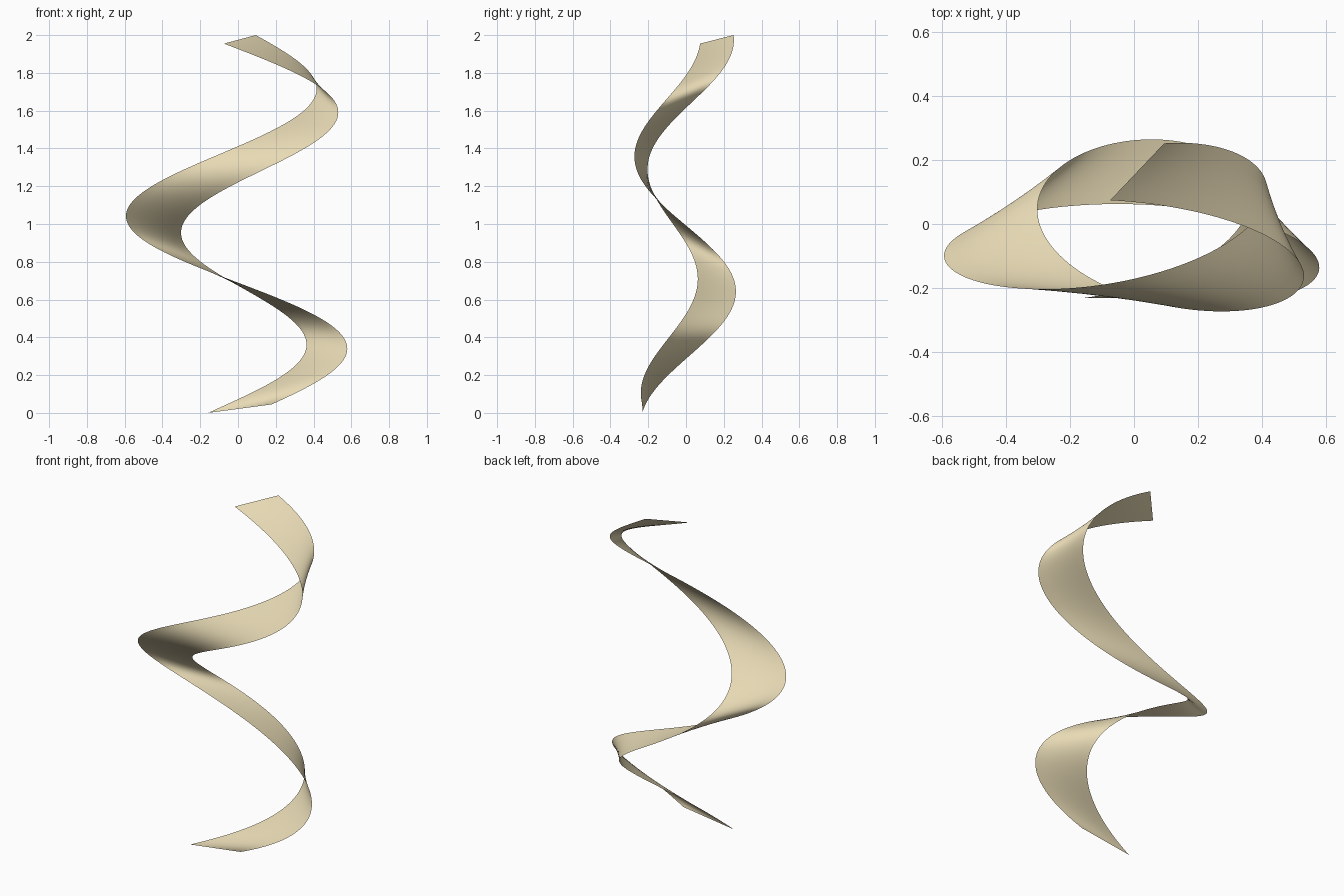
import bpy
from math import cos, sin, pi, radians

if "Cube" in bpy.data.objects:
    bpy.data.objects.remove(bpy.data.objects["Cube"])

SEGMENTS = 160      # steps along the spiral
STRIPS = 6          # steps across the ribbon width
TURNS = 1.5
TWIST = radians(-300)


def ribbon_point(f, w):
    """Point at fraction f along the spiral and w (-0.5..0.5) across the ribbon."""
    angle = -pi / 2 + 2 * pi * TURNS * f
    twist = TWIST * f
    x = 0.01 + 0.455 * cos(angle) + w * 0.337 * cos(twist)
    y = -0.034 + 0.197 * sin(angle) + w * 0.205 * sin(twist)
    z = 0.0225 + 1.955 * f + w * 0.045
    return x, y, z


# Twisting ribbon: an oval helix swept by a slowly counter-rotating line
verts = [ribbon_point(i / SEGMENTS, j / STRIPS - 0.5)
         for i in range(SEGMENTS + 1) for j in range(STRIPS + 1)]
row = STRIPS + 1
faces = [(i * row + j, i * row + j + 1, (i + 1) * row + j + 1, (i + 1) * row + j)
         for i in range(SEGMENTS) for j in range(STRIPS)]

mesh = bpy.data.meshes.new("spiral_ribbon")
mesh.from_pydata(verts, [], faces)
mesh.polygons.foreach_set("use_smooth", [True] * len(faces))
ribbon = bpy.data.objects.new("spiral_ribbon", mesh)
bpy.context.collection.objects.link(ribbon)

# Pale sand colour
mat = bpy.data.materials.new("sand")
mat.diffuse_color = (0.80, 0.70, 0.46, 1)
mat.use_nodes = True
mat.node_tree.nodes["Principled BSDF"].inputs["Base Color"].default_value = mat.diffuse_color
mesh.materials.append(mat)
